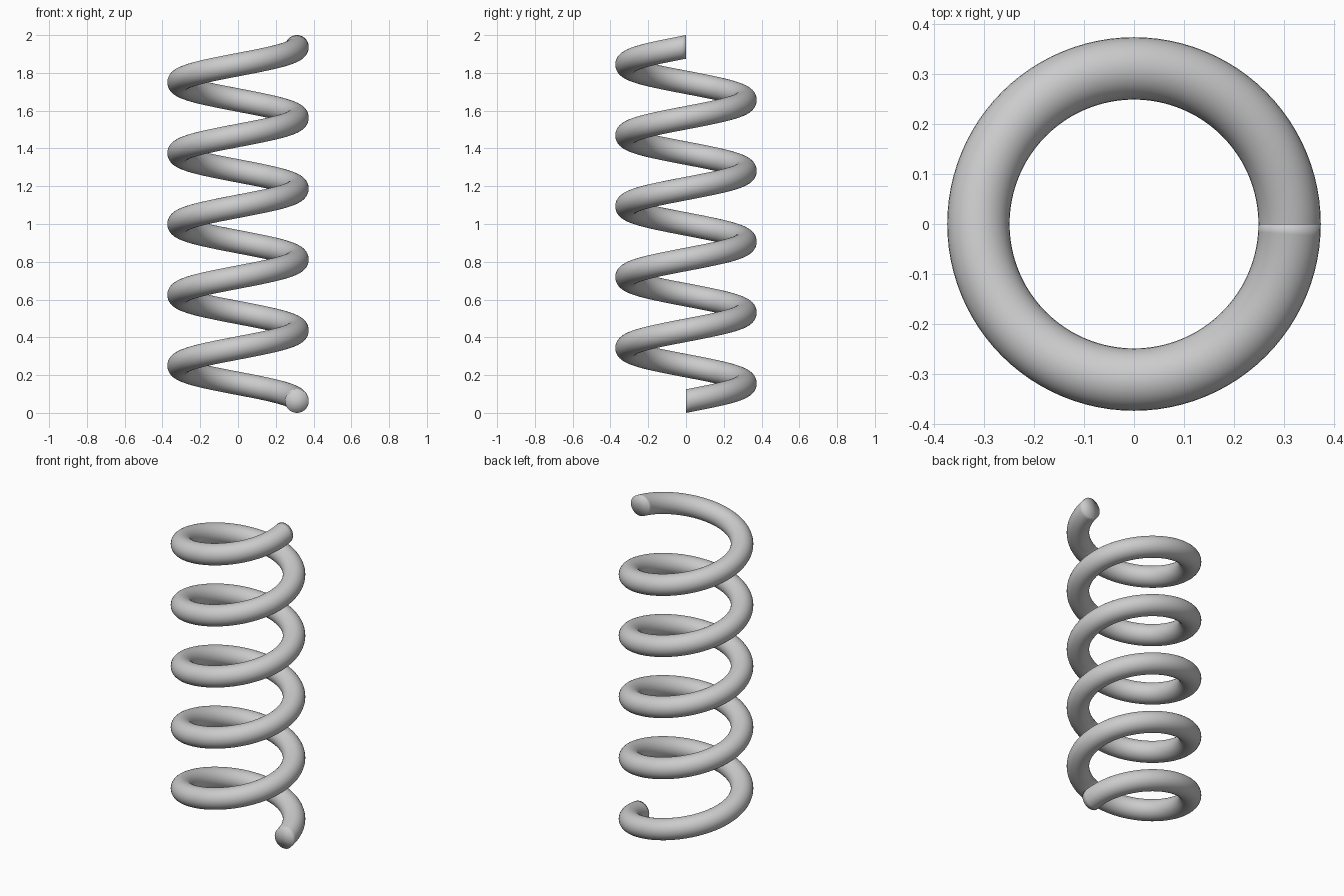
import bpy, bmesh
from math import sin, cos, tau

if "Cube" in bpy.data.objects:
    bpy.data.objects.remove(bpy.data.objects["Cube"])

TURNS, STEPS, SIDES = 5, 96, 32
COIL_R, WIRE_R, PITCH = 0.312, 0.0625, 0.375

bm = bmesh.new()


def wire_ring(i):
    """Round wire section standing in the radial plane, step i along the helix."""
    a = tau * i / STEPS
    z = WIRE_R + PITCH * i / STEPS
    ring = []
    for k in range(SIDES):
        b = tau * k / SIDES
        r = COIL_R + WIRE_R * cos(b)
        ring.append(bm.verts.new((r * cos(a), r * sin(a), z + WIRE_R * sin(b))))
    return ring


# coiled wire
rings = [wire_ring(i) for i in range(TURNS * STEPS + 1)]
for lower, upper in zip(rings, rings[1:]):
    for k in range(SIDES):
        n = (k + 1) % SIDES
        bm.faces.new((lower[k], lower[n], upper[n], upper[k]))

# flat end caps, as fans around a centre point
for ring, z in ((rings[0], WIRE_R), (rings[-1], WIRE_R + PITCH * TURNS)):
    centre = bm.verts.new((COIL_R, 0, z))
    for k in range(SIDES):
        bm.faces.new((ring[k], ring[(k + 1) % SIDES], centre))

bmesh.ops.recalc_face_normals(bm, faces=bm.faces)
# smooth shading everywhere, caps included, for the rounded-looking ends
for f in bm.faces:
    f.smooth = True

mesh = bpy.data.meshes.new("coil_spring")
bm.to_mesh(mesh)
bm.free()
bpy.context.collection.objects.link(bpy.data.objects.new("coil_spring", mesh))
